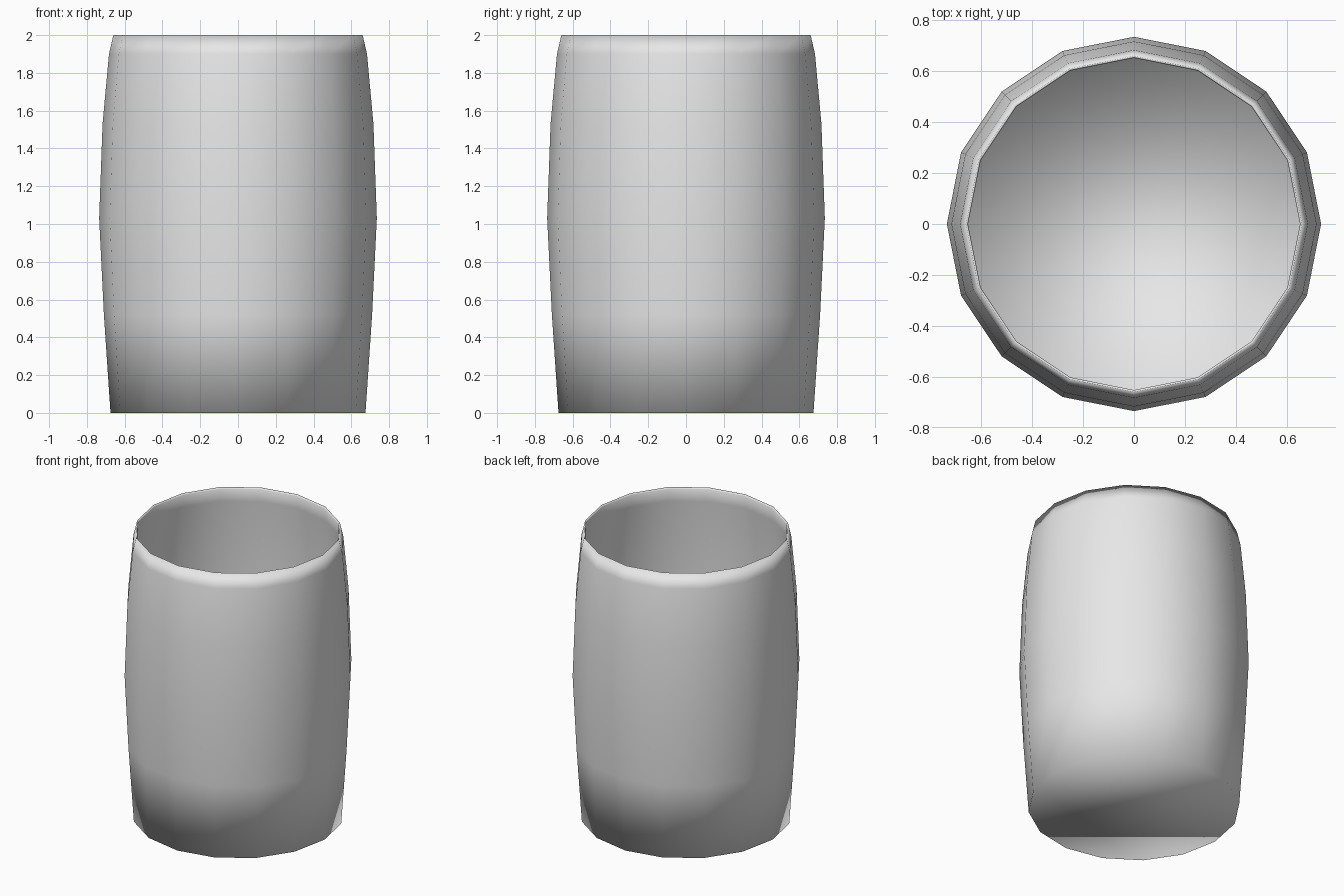
import bpy, bmesh, math

cube = bpy.data.objects.get("Cube")
if cube:
    bpy.data.objects.remove(cube, do_unlink=True)

SIDES = 16
# (radius, height) from the outer base up to the rim and down to the inner floor
PROFILE = [
    (0.675, 0.0), (0.71, 0.52), (0.735, 1.03), (0.717, 1.53), (0.683, 1.9), (0.66, 2.0),
    (0.652, 1.99), (0.662, 1.9), (0.695, 1.53), (0.71, 1.03), (0.688, 0.52), (0.65, 0.03),
]

# Plain grey material
mat = bpy.data.materials.new("light_grey")
mat.use_nodes = True
grey = (0.8, 0.8, 0.8, 1.0)
mat.diffuse_color = grey
mat.node_tree.nodes["Principled BSDF"].inputs["Base Color"].default_value = grey

# Barrel shell: rings joined by quads, capped by the underside and the inner floor
bm = bmesh.new()
rings = []
for r, z in PROFILE:
    angles = [2 * math.pi * i / SIDES for i in range(SIDES)]
    rings.append([bm.verts.new((r * math.cos(a), r * math.sin(a), z)) for a in angles])
for low, high in zip(rings, rings[1:]):
    for i in range(SIDES):
        j = (i + 1) % SIDES
        bm.faces.new((low[i], low[j], high[j], high[i]))
bm.faces.new(list(reversed(rings[0])))
bm.faces.new(rings[-1])
for face in bm.faces:
    face.smooth = True

mesh = bpy.data.meshes.new("barrel_cup")
bm.to_mesh(mesh)
bm.free()
mesh.materials.append(mat)
cup = bpy.data.objects.new("barrel_cup", mesh)
bpy.context.collection.objects.link(cup)
